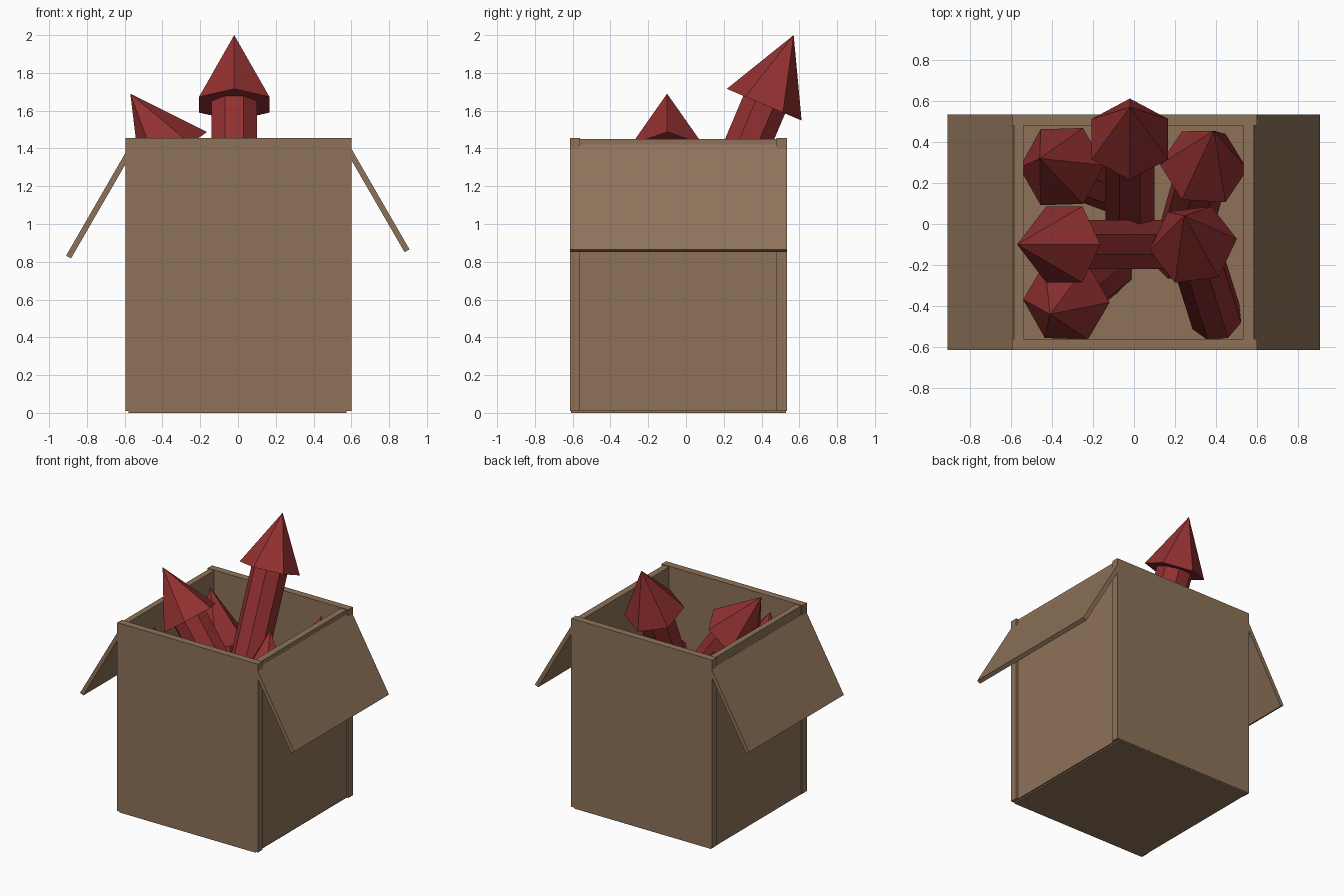
import bpy, bmesh, math
from mathutils import Vector, Matrix

if "Cube" in bpy.data.objects:
    bpy.data.objects.remove(bpy.data.objects["Cube"])


def material(name, rgb):
    m = bpy.data.materials.new(name)
    m.diffuse_color = (*rgb, 1)
    m.use_nodes = True
    m.node_tree.nodes["Principled BSDF"].inputs["Base Color"].default_value = m.diffuse_color
    return m


CARD = material("cardboard", (0.27, 0.17, 0.10))
RED = material("red", (0.29, 0.03, 0.03))


def finish(name, bm, mat):
    me = bpy.data.meshes.new(name)
    bm.to_mesh(me)
    bm.free()
    me.materials.append(mat)
    ob = bpy.data.objects.new(name, me)
    bpy.context.collection.objects.link(ob)
    return ob


def panel(name, lo, hi):
    """Axis-aligned slab between two corners."""
    lo, hi = Vector(lo), Vector(hi)
    bm = bmesh.new()
    bmesh.ops.create_cube(bm, size=1, matrix=Matrix.Translation((lo + hi) / 2)
                          @ Matrix.Diagonal((*(hi - lo), 1)))
    return finish(name, bm, CARD)


# Crate walls and floor
panel("front_wall", (-0.595, -0.615, 0.01), (0.60, -0.56, 1.455))
panel("back_wall", (-0.595, 0.48, 0.01), (0.60, 0.535, 1.455))
panel("left_wall", (-0.585, -0.56, 0.01), (-0.54, 0.48, 1.45))
panel("right_wall", (0.535, -0.56, 0.01), (0.585, 0.48, 1.45))
panel("floor", (-0.58, -0.61, 0), (0.575, 0.53, 0.06))

# Hanging side flaps, tilted 30 degrees out from the walls
for side, name, end in ((-1, "left_flap", (-0.897, 0.825)), (1, "right_flap", (0.895, 0.858))):
    length = 0.64
    up = Vector((-side * 0.5, 0, 0.866))
    mid = Vector((end[0], -0.04, end[1])) + up * length / 2
    bm = bmesh.new()
    bmesh.ops.create_cube(bm, size=1, matrix=Matrix.Translation(mid)
                          @ Matrix.Rotation(-side * math.radians(30), 4, 'Y')
                          @ Matrix.Diagonal((0.03, 1.15, length, 1)))
    finish(name, bm, CARD)

# Rockets: pointed six-sided nose on an eight-sided stick
NOSE_R, NOSE_H, STICK_R, STICK_L = 0.215, 0.40, 0.13, 1.0


def rocket(name, tip, tilt, corner):
    """tip position, horizontal lean (x, y) of the axis, direction of a nose corner."""
    axis = Vector((*tilt, math.sqrt(1 - tilt[0] ** 2 - tilt[1] ** 2)))
    ex = Vector(corner)
    ex = (ex - axis * ex.dot(axis)).normalized()
    ey = axis.cross(ex)
    frame = Matrix.Translation(tip) @ Matrix((ex, ey, axis)).transposed().to_4x4()
    bm = bmesh.new()
    for sides, r1, r2, h, z, turn in (
            (6, NOSE_R, 0, NOSE_H, -NOSE_H / 2, 0),
            (8, STICK_R, STICK_R, STICK_L, -NOSE_H - STICK_L / 2, math.pi / 8)):
        # create_cone starts its ring on the y axis, so turn a corner onto ex
        bmesh.ops.create_cone(bm, cap_ends=True, segments=sides, radius1=r1, radius2=r2, depth=h,
                              matrix=frame @ Matrix.Translation((0, 0, z))
                              @ Matrix.Rotation(math.pi / 2 + turn, 4, 'Z'))
    bmesh.ops.remove_doubles(bm, verts=bm.verts, dist=1e-5)
    finish(name, bm, RED)


X, Y = (1, 0, 0), (0, 1, 0)
rocket("tall_rocket", (-0.02, 0.57, 2.0), (0.0, 0.39), Y)
rocket("left_rocket", (-0.57, -0.10, 1.69), (-0.576, 0.0), X)
rocket("right_rocket", (0.245, 0.04, 1.37), (-0.11, 0.35), (1, 0.1, 0))
rocket("back_left_rocket", (-0.46, 0.32, 1.405), (-0.27, 0.10), X)
rocket("front_left_rocket", (-0.41, -0.44, 1.405), (-0.20, -0.16), X)
rocket("back_right_rocket", (0.39, 0.455, 1.356), (0.125, 0.44), X)
